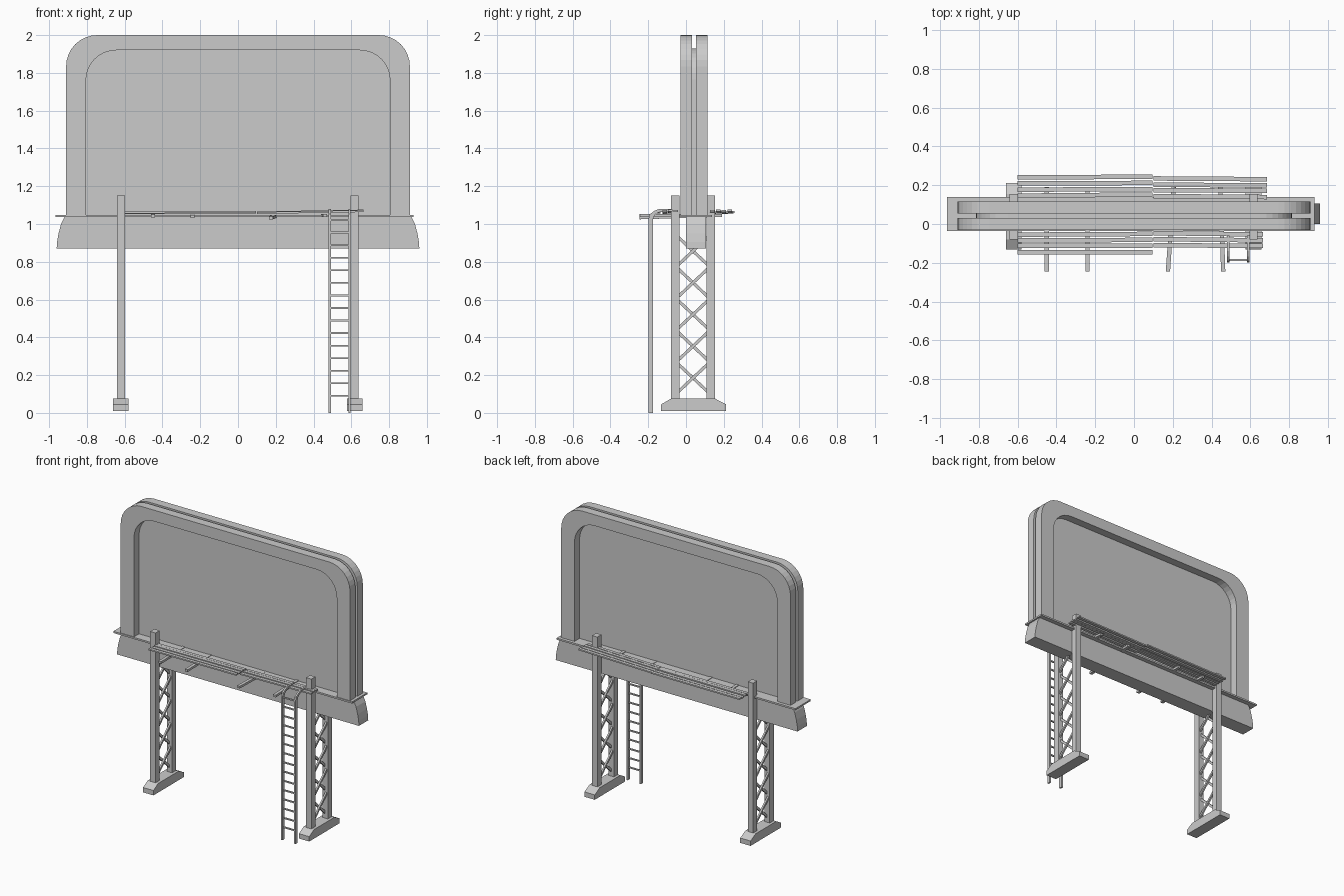
import bpy, bmesh
from math import sin, cos, pi
from mathutils import Vector

if "Cube" in bpy.data.objects:
    bpy.data.objects.remove(bpy.data.objects["Cube"])


def prism(name, pts, axis, a, b):
    """Extrude a 2D outline along x (pts = y,z) or y (pts = x,z)."""
    bm = bmesh.new()
    place = (lambda p, t: (t, p[0], p[1])) if axis == 'x' else (lambda p, t: (p[0], t, p[1]))
    lo = [bm.verts.new(place(p, a)) for p in pts]
    hi = [bm.verts.new(place(p, b)) for p in pts]
    bm.faces.new(lo)
    bm.faces.new(hi[::-1])
    n = len(pts)
    for i in range(n):
        j = (i + 1) % n
        bm.faces.new((lo[i], hi[i], hi[j], lo[j]))
    bmesh.ops.recalc_face_normals(bm, faces=bm.faces[:])
    me = bpy.data.meshes.new(name)
    bm.to_mesh(me)
    bm.free()
    ob = bpy.data.objects.new(name, me)
    bpy.context.collection.objects.link(ob)
    return ob


def box(name, x0, x1, y0, y1, z0, z1):
    return prism(name, [(x0, z0), (x1, z0), (x1, z1), (x0, z1)], 'y', y0, y1)


def beam(name, p, q, w, h):
    """Rectangular bar from p to q, w wide sideways and h thick."""
    p, q = Vector(p), Vector(q)
    d = q - p
    bpy.ops.mesh.primitive_cube_add(size=1, location=(p + q) / 2)
    ob = bpy.context.object
    ob.name = name
    ob.rotation_euler = d.to_track_quat('Y', 'Z').to_euler()
    ob.scale = (w, d.length, h)
    return ob


def arch(hw, bottom, top, r, n=8):
    """Outline of a panel with rounded upper corners, right foot to left foot."""
    arc = [(hw - r + r * cos(i * pi / 2 / n), top - r + r * sin(i * pi / 2 / n)) for i in range(n + 1)]
    right = [(hw, bottom)] + arc
    return right + [(-x, z) for x, z in reversed(right)]


# Sign: two open-bottomed frames around a recessed centre panel
outer, inner = arch(0.91, 1.045, 2.0, 0.165), arch(0.805, 1.045, 1.92, 0.16)
prism("front_frame", outer + inner[::-1], 'y', -0.03, 0.032)
prism("back_frame", outer + inner[::-1], 'y', 0.053, 0.115)
prism("sign_panel", arch(0.815, 1.045, 1.93, 0.165), 'y', 0.028, 0.057)

# Flared skirt and ledge below the sign
flare = [(0.96, 0.87), (0.958, 0.905), (0.95, 0.95), (0.937, 1.0), (0.918, 1.038)]
prism("skirt", flare + [(-x, z) for x, z in reversed(flare)], 'y', 0.0, 0.106)
box("ledge", -0.965, 0.93, -0.036, 0.138, 1.036, 1.048)

# Two lattice towers on footings
foot = [(-0.132, 0.01), (0.212, 0.01), (0.212, 0.045), (0.155, 0.075), (-0.08, 0.075), (-0.132, 0.045)]
for side, x in (("left", -0.62), ("right", 0.617)):
    prism(side + "_footing", foot, 'x', x - 0.041, x + 0.041)
    for face, y in (("front", -0.057), ("back", 0.131)):
        box(f"{side}_{face}_post", x - 0.021, x + 0.021, y - 0.023, y + 0.023, 0.07, 1.15)
    for i in range(5):
        z = 0.185 + 0.168 * i
        for s in (-1, 1):
            beam(f"{side}_brace", (x + s * 0.006, -0.045, z - s * 0.077),
                 (x + s * 0.006, 0.119, z + s * 0.077), 0.012, 0.016)

# Ladder with rails bent over at the top
rail = [(-0.19, 0), (-0.19, 1.03), (-0.183, 1.052), (-0.167, 1.07), (-0.14, 1.08), (-0.06, 1.08)]
hook = [(-0.06, 1.064), (-0.137, 1.064), (-0.158, 1.055), (-0.169, 1.042), (-0.174, 1.028), (-0.174, 0)]
rail = [(y - 0.008, z) for y, z in rail[:3]] + rail[3:]
for x in (0.486, 0.59):
    prism("ladder_rail", rail + hook, 'x', x - 0.006, x + 0.006)
for i in range(15):
    z = 0.09 + 0.0665 * i
    beam("ladder_rung", (0.484, -0.186, z), (0.592, -0.186, z), 0.01, 0.009)

# Slightly crooked walkway brackets
for x0, x1, z0 in ((-0.45, -0.45, 1.042), (-0.24, -0.24, 1.04), (0.175, 0.205, 1.033), (0.46, 0.445, 1.045)):
    beam("walkway_bracket", (x0, -0.245, z0), (x1, 0.19, 1.045), 0.022, 0.016)

# Walkway planks, gently misaligned: (y at left end, y at right end)
planks = {
    "front_left": (-0.6, 0.095, [(-0.055, -0.051), (-0.084, -0.082), (-0.113, -0.113), (-0.146, -0.146)]),
    "front_right": (0.1, 0.665, [(-0.047, -0.054), (-0.078, -0.084), (-0.109, -0.113)]),
    "back_left": (-0.6, 0.095, [(0.146, 0.152), (0.177, 0.18), (0.209, 0.212), (0.24, 0.244)]),
    "back_right": (0.1, 0.685, [(0.144, 0.139), (0.175, 0.171), (0.203, 0.199), (0.235, 0.231)]),
}
for name, (x0, x1, rows) in planks.items():
    for i, (ya, yb) in enumerate(rows):
        za = 1.058 + 0.003 * (i % 2)
        zb = za + (0.01 if "right" in name else 0.003)
        beam(name + "_plank", (x0, ya, za), (x1, yb, zb), 0.023, 0.01)
